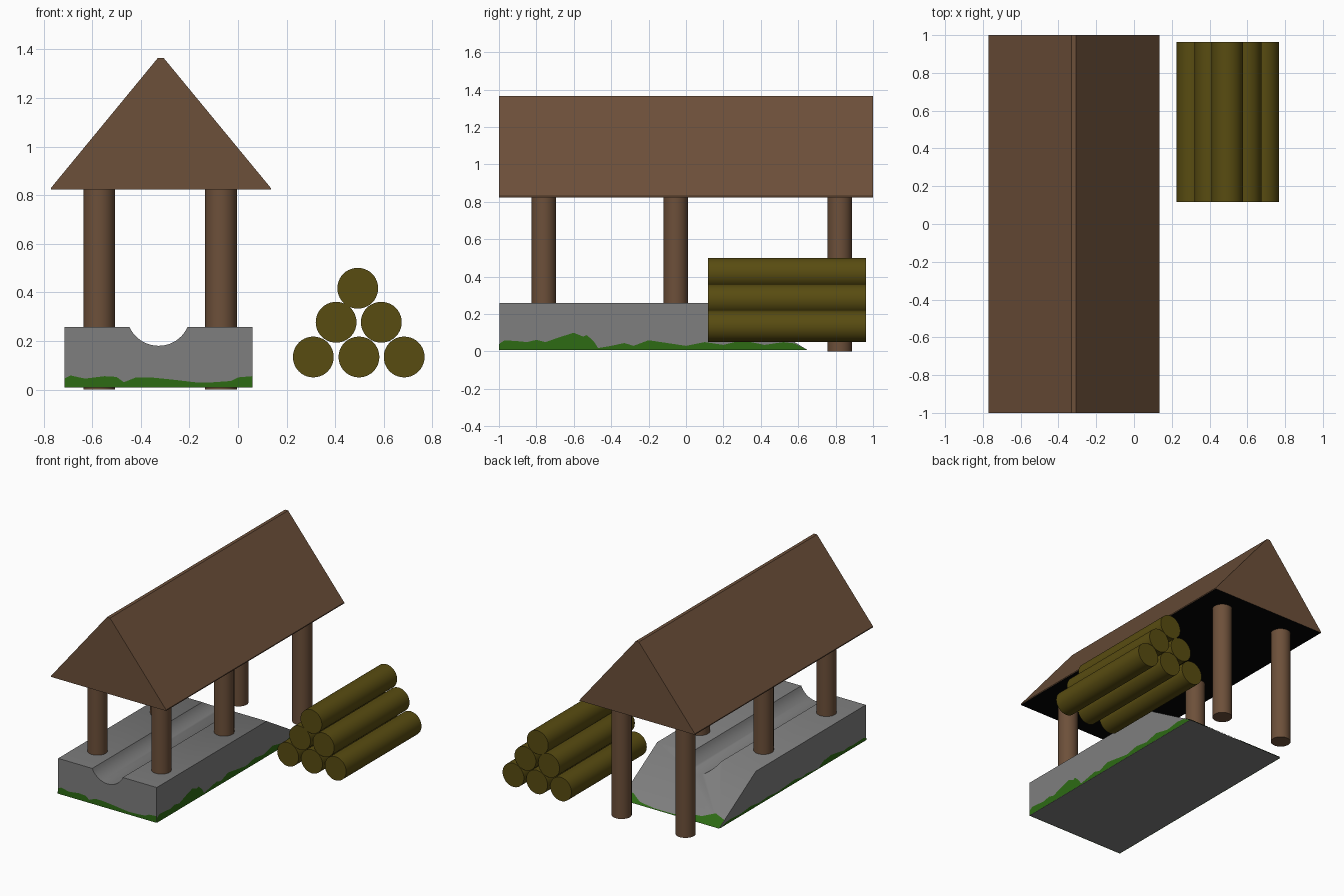
import bpy, bmesh, math

if "Cube" in bpy.data.objects:
    bpy.data.objects.remove(bpy.data.objects["Cube"])


def material(name, rgb):
    m = bpy.data.materials.new(name)
    m.diffuse_color = (*rgb, 1)
    m.use_nodes = True
    m.node_tree.nodes["Principled BSDF"].inputs["Base Color"].default_value = m.diffuse_color
    return m


WOOD = material("brown_wood", (0.152, 0.08, 0.042))
DARK = material("black_underside", (0.001, 0.001, 0.001))
STONE = material("grey_stone", (0.21, 0.21, 0.21))
MOSS = material("green_moss", (0.026, 0.145, 0.007))
BARK = material("olive_logs", (0.098, 0.072, 0.0055))


def add(name, bm, *mats, fix=True):
    if fix:
        bmesh.ops.recalc_face_normals(bm, faces=bm.faces[:])
    me = bpy.data.meshes.new(name)
    bm.to_mesh(me)
    bm.free()
    ob = bpy.data.objects.new(name, me)
    for m in mats:
        me.materials.append(m)
    bpy.context.collection.objects.link(ob)
    return ob


def smooth(ob):
    bpy.ops.object.select_all(action='DESELECT')
    ob.select_set(True)
    bpy.context.view_layer.objects.active = ob
    bpy.ops.object.shade_smooth_by_angle(angle=math.radians(35))


def loft(name, profile, y0, back, *mats):
    """Extrude an xz profile from y0 to back(z)."""
    bm = bmesh.new()
    a = [bm.verts.new((x, y0, z)) for x, z in profile]
    b = [bm.verts.new((x, back(z), z)) for x, z in profile]
    bm.faces.new(a)
    bm.faces.new(b[::-1])
    for i in range(len(a)):
        j = (i + 1) % len(a)
        bm.faces.new((a[i], a[j], b[j], b[i]))
    return add(name, bm, *mats)


def cylinder(name, r, loc, length, mat, along_y=False):
    rot = (math.pi / 2, 0, 0) if along_y else (0, 0, 0)
    bpy.ops.mesh.primitive_cylinder_add(vertices=40, radius=r, depth=length, location=loc, rotation=rot)
    ob = bpy.context.object
    ob.name = name
    ob.data.materials.append(mat)
    smooth(ob)


# Roof prism with a black underside
roof = loft("roof", [(-0.77, 0.823), (0.135, 0.823), (0.135, 0.83), (-0.306, 1.365),
                     (-0.33, 1.365), (-0.77, 0.83)], -1, lambda z: 1, WOOD, DARK)
for p in roof.data.polygons:
    if p.normal.z < -0.9:
        p.material_index = 1

# Stone base with round channel and sloping back end
X0, X1, ZB, ZT = -0.715, 0.06, 0.008, 0.258


def slope_y(z):
    return 0.65 - (z - ZB) / (ZT - ZB) * 0.414


R, CX, CZ = 0.131, -0.327, 0.311
half = math.acos((CZ - ZT) / R)
arc = [(CX + R * math.sin(half * (1 - t / 10)), CZ - R * math.cos(half * (1 - t / 10)))
       for t in range(21)]
base = loft("stone_base", [(X0, ZB), (X1, ZB), (X1, ZT)] + arc + [(X0, ZT)], -0.998, slope_y, STONE)
smooth(base)

# Posts: four standing on the base, two on the ground behind it
for x, side in ((-0.572, "left"), (-0.07, "right")):
    for y, z0, place in ((-0.76, 0.2, "front"), (-0.055, 0.2, "middle"), (0.822, 0, "back")):
        cylinder(f"{place}_{side}_post", 0.065, (x, y, (z0 + 0.824) / 2), 0.824 - z0, WOOD)


# Ragged moss strips: (position, height) outlines laid just off the stone
def moss(name, pts, place):
    bm = bmesh.new()
    lo = [bm.verts.new(place(u, ZB)) for u, h in pts]
    hi = [bm.verts.new(place(u, h)) for u, h in pts]
    for i in range(len(pts) - 1):
        bm.faces.new((lo[i], lo[i + 1], hi[i + 1], hi[i]))
    add(name, bm, MOSS, fix=False)


right = [(-1, .04), (-.97, .06), (-.9, .055), (-.85, .05), (-.8, .062), (-.75, .05), (-.68, .075),
         (-.6, .1), (-.55, .08), (-.53, .088), (-.49, .05), (-.47, .018), (-.4, .03), (-.33, .045),
         (-.28, .03), (-.2, .06), (-.1, .045), (0, .03), (.1, .05), (.2, .035), (.3, .06), (.42, .035),
         (.52, .05), (.58, .043), (.645, .01)]
front = [(X0, .045), (-.69, .058), (-.63, .045), (-.55, .055), (-.5, .052), (-.47, .03), (-.42, .05),
         (-.36, .05), (-.28, .042), (-.22, .035), (-.16, .028), (-.1, .03), (-.03, .035), (0, .05), (X1, .055)]
moss("moss_right", right, lambda y, z: (X1 + 0.002, y, z))
moss("moss_left", [(y, ZB + (h - ZB) * 0.5) for y, h in right[::-1]], lambda y, z: (X0 - 0.002, y, z))
moss("moss_front", front, lambda x, z: (x, -1, z))
back = [(X1, .05), (0, .045), (-.08, .02), (-.2, .012), (-.35, .012), (-.45, .03), (-.55, .035),
        (-.63, .06), (X0, .045)]
moss("moss_back", back, lambda x, z: (x, slope_y(z) + 0.002, z + 0.002))

# Stacked logs
for i, (x, z) in enumerate(((.31, .134), (.498, .134), (.684, .134), (.404, .277), (.59, .277), (.493, .417))):
    cylinder(f"log_{i + 1}", 0.084, (x, 0.54, z), 0.845, BARK, True)
